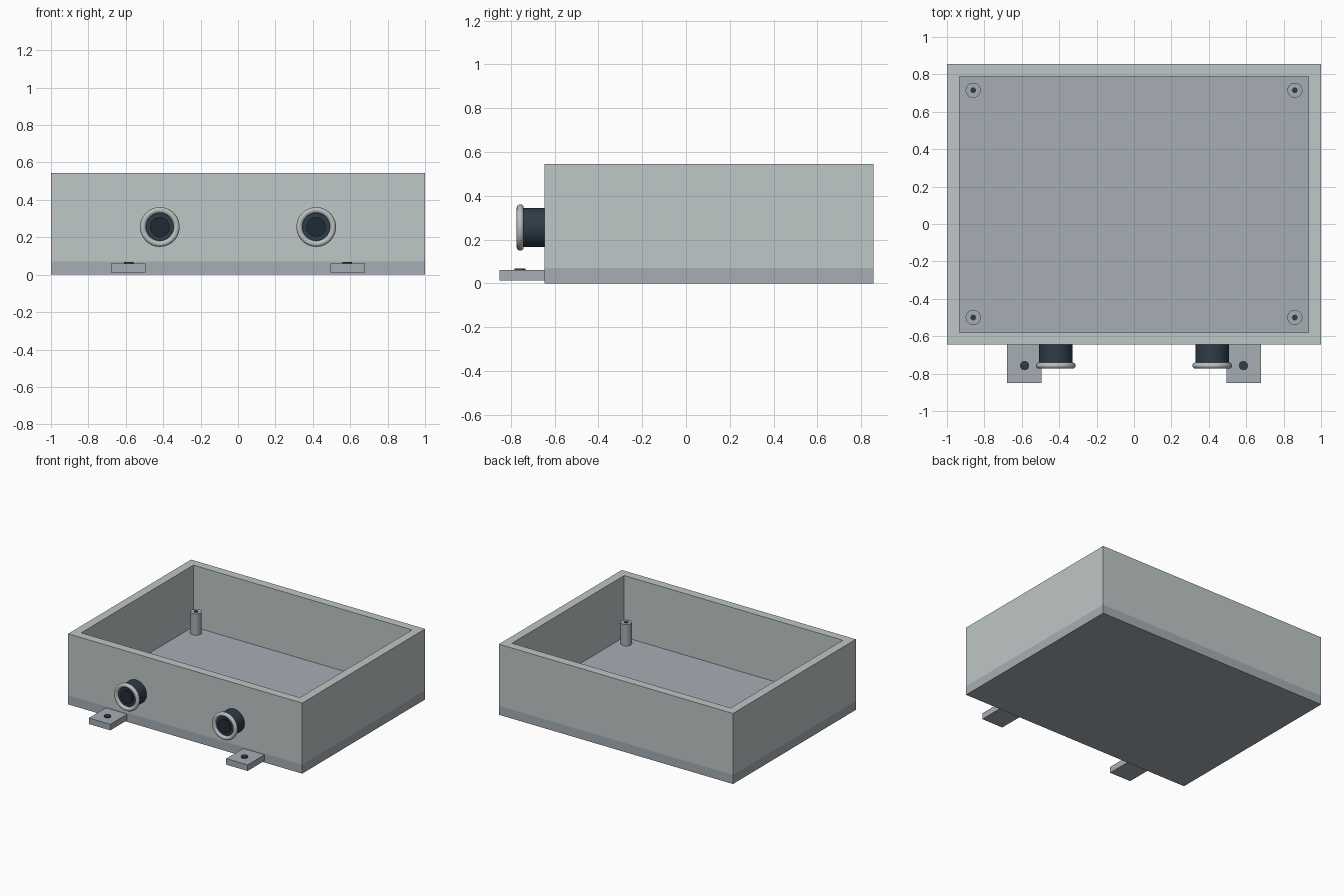
import bpy, bmesh, math

if "Cube" in bpy.data.objects:
    bpy.data.objects.remove(bpy.data.objects["Cube"])


def material(name, rgb):
    m = bpy.data.materials.new(name)
    m.diffuse_color = (*rgb, 1)
    m.use_nodes = True
    m.node_tree.nodes["Principled BSDF"].inputs["Base Color"].default_value = m.diffuse_color
    return m


SHELL = material("shell_grey", (0.52, 0.57, 0.57))
BASE = material("base_grey", (0.38, 0.42, 0.46))
STEEL = material("steel", (0.50, 0.52, 0.53))
DARK = material("dark_plastic", (0.027, 0.045, 0.065))
HOLE = material("dark_bore", (0.014, 0.024, 0.033))


def make(name, bm, mat, smooth=False):
    bmesh.ops.recalc_face_normals(bm, faces=bm.faces)
    me = bpy.data.meshes.new(name)
    bm.to_mesh(me)
    bm.free()
    me.materials.append(mat)
    ob = bpy.data.objects.new(name, me)
    bpy.context.collection.objects.link(ob)
    if smooth:
        bpy.ops.object.select_all(action='DESELECT')
        ob.select_set(True)
        bpy.context.view_layer.objects.active = ob
        bpy.ops.object.shade_smooth_by_angle(angle=math.radians(35))
    return ob


def box(name, lo, hi, mat):
    bm = bmesh.new()
    bmesh.ops.create_cube(bm, size=1)
    for v in bm.verts:
        v.co = [(a + b) / 2 + c * (b - a) for a, b, c in zip(lo, hi, v.co)]
    return make(name, bm, mat)


def lathe(name, profile, loc, mat, forward=False, closed=False, n=48):
    """Spin (radius, height) points about z, or about -y when forward."""
    bm = bmesh.new()
    vs = [bm.verts.new((r, 0, h)) for r, h in profile]
    pairs = list(zip(vs, vs[1:])) + ([(vs[-1], vs[0])] if closed else [])
    es = [bm.edges.new(p) for p in pairs]
    bmesh.ops.spin(bm, geom=vs + es, axis=(0, 0, 1), cent=(0, 0, 0),
                   angle=math.tau, steps=n, use_duplicate=False)
    bmesh.ops.remove_doubles(bm, verts=bm.verts, dist=1e-5)
    ob = make(name, bm, mat, True)
    ob.location = loc
    if forward:
        ob.rotation_euler.x = math.pi / 2
    return ob


def rod(name, r, h, loc, mat, forward=False):
    return lathe(name, [(0, 0), (r, 0), (r, h), (0, h)], loc, mat, forward)


X, Y0, Y1, Z0, Z1, T = 1.0, -0.645, 0.855, 0.07, 0.545, 0.066

# Base plate
box("base_plate", (-X, Y0, 0), (X, Y1, Z0), BASE)

# Open rectangular wall ring
bm = bmesh.new()
loops = []
for inset, z in ((0, Z0), (0, Z1), (T, Z1), (T, Z0)):
    a, b, c = X - inset, Y0 + inset, Y1 - inset
    loops.append([bm.verts.new((x, y, z))
                  for x, y in ((-a, b), (a, b), (a, c), (-a, c))])
for i in range(4):
    p, q = loops[i], loops[(i + 1) % 4]
    for j in range(4):
        k = (j + 1) % 4
        bm.faces.new((p[j], p[k], q[k], q[j]))
make("walls", bm, SHELL)

# Corner standoffs with screw holes
for x in (-0.86, 0.86):
    for y in (-0.5, 0.715):
        rod("standoff", 0.04, 0.165, (x, y, Z0), BASE)
        rod("standoff_hole", 0.015, 0.02, (x, y, 0.219), DARK)

for s, side in ((-1, "left"), (1, "right")):
    # Cable glands on the front wall
    gx, gz = s * 0.418, 0.255
    rod(side + "_gland", 0.09, 0.115, (gx, Y0 + 0.005, gz), DARK, True)
    ring = [(0.09 + 0.016 * math.cos(t * math.tau / 16),
             0.016 * math.sin(t * math.tau / 16)) for t in range(16)]
    lathe(side + "_gland_ring", ring, (gx, -0.757, gz), STEEL, True, True)
    rod(side + "_gland_bore", 0.052, 0.02, (gx, -0.744, gz), HOLE, True)

    # Mounting tabs with screws
    xa, xb = sorted((s * 0.495, s * 0.678))
    box(side + "_tab", (xa, -0.851, 0.013), (xb, Y0 + 0.01, 0.06), BASE)
    rod(side + "_tab_screw", 0.025, 0.03, (s * 0.585, -0.757, 0.038), DARK)
